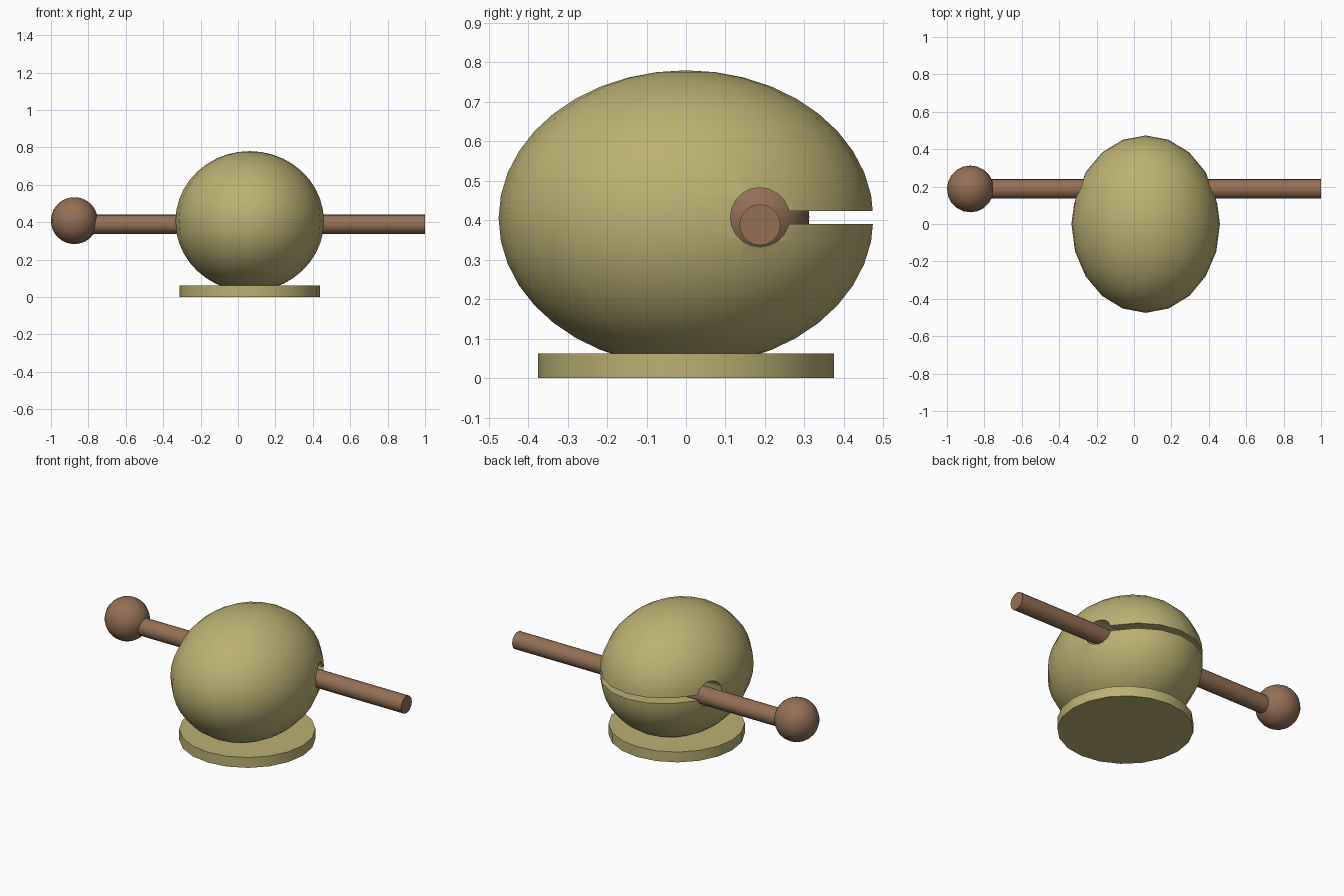
import bpy
from math import pi, radians

if "Cube" in bpy.data.objects:
    bpy.data.objects.remove(bpy.data.objects["Cube"])

SIDES = 20
CX = 0.0625          # body and base centre in x
ROD_Y = 0.1875       # rod axis offset towards the back
HOLE_Z = 0.4075


def material(name, color):
    m = bpy.data.materials.new(name)
    m.diffuse_color = (*color, 1)
    m.use_nodes = True
    m.node_tree.nodes["Principled BSDF"].inputs["Base Color"].default_value = m.diffuse_color
    return m


def finish(name, mat=None):
    ob = bpy.context.object
    ob.name = name
    bpy.ops.object.transform_apply(location=False, rotation=True, scale=True)
    if mat:
        ob.data.materials.append(mat)
        bpy.ops.object.shade_smooth_by_angle(angle=radians(30))
    return ob


def cylinder(name, r, length, loc, mat=None, along_x=False):
    bpy.ops.mesh.primitive_cylinder_add(vertices=SIDES, radius=r, depth=length, location=loc,
                                        rotation=(0, pi / 2 if along_x else 0, 0))
    return finish(name, mat)


def ball(name, radii, loc, mat):
    bpy.ops.mesh.primitive_uv_sphere_add(segments=SIDES, ring_count=20, radius=1, location=loc)
    bpy.context.object.scale = radii
    return finish(name, mat)


olive = material("olive", (0.50, 0.44, 0.17))
brown = material("brown", (0.30, 0.16, 0.09))

# Disc base and egg-shaped body
cylinder("base", 0.375, 0.0625, (CX, 0, 0.03125), olive)
body = ball("body", (0.397, 0.475, 0.375), (CX, 0, 0.405), olive)

# Cutters: rod hole and the slot running from it out of the back
hole = cylinder("hole_cutter", 0.075, 2, (CX, ROD_Y, HOLE_Z), along_x=True)
bpy.ops.mesh.primitive_cube_add(size=1, location=(CX, ROD_Y + 0.25, 0.4065))
bpy.context.object.scale = (2, 0.5, 0.033)
slot = finish("slot_cutter")

for cutter in (hole, slot):
    cutter.hide_render = True
    mod = body.modifiers.new(cutter.name, 'BOOLEAN')
    mod.operation = 'DIFFERENCE'
    mod.solver = 'EXACT'
    mod.object = cutter

bpy.ops.object.select_all(action='DESELECT')
body.select_set(True)
bpy.context.view_layer.objects.active = body
for name in [m.name for m in body.modifiers]:
    bpy.ops.object.modifier_apply(modifier=name)
bpy.ops.object.shade_smooth_by_angle(angle=radians(30))
for cutter in (hole, slot):
    bpy.data.objects.remove(cutter)

# Rod resting in the hole, with a ball knob on its left end
cylinder("rod", 0.052, 1.875, (0.0625, ROD_Y, 0.3885), brown, along_x=True)
ball("knob", (0.125, 0.125, 0.125), (-0.875, ROD_Y, 0.4085), brown)
